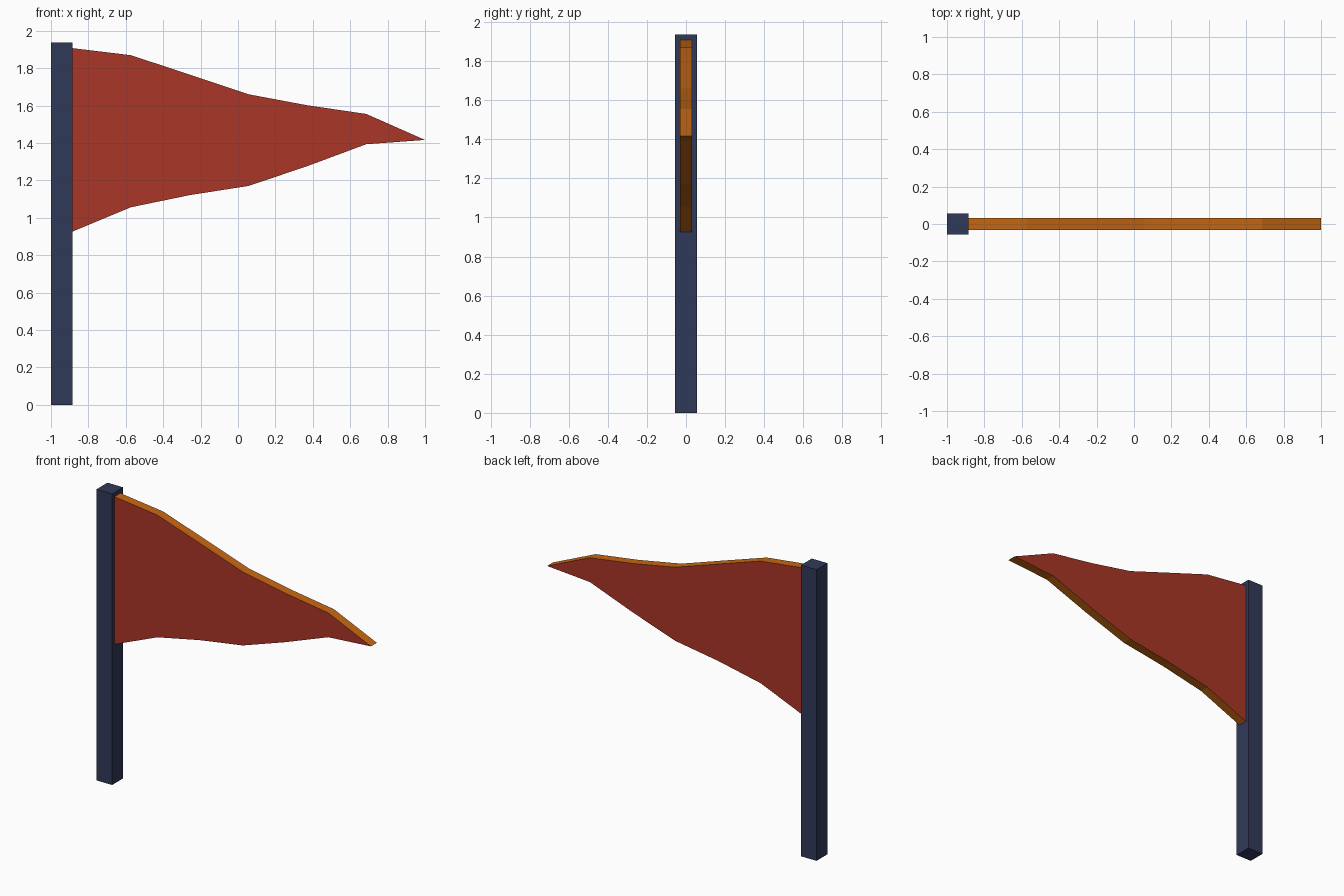
import bpy, bmesh

if "Cube" in bpy.data.objects:
    bpy.data.objects.remove(bpy.data.objects["Cube"])


def srgb(r, g, b):
    lin = [(c / 255 / 12.92) if c < 10 else ((c / 255 + 0.055) / 1.055) ** 2.4 for c in (r, g, b)]
    return (*lin, 1.0)


def material(name, rgb):
    m = bpy.data.materials.new(name)
    m.diffuse_color = srgb(*rgb)
    m.use_nodes = True
    m.node_tree.nodes["Principled BSDF"].inputs["Base Color"].default_value = m.diffuse_color
    return m


navy = material("navy", (48, 57, 88))
red = material("red", (170, 54, 38))
orange = material("orange", (200, 104, 18))


def finish(bm, name, mats):
    bmesh.ops.recalc_face_normals(bm, faces=bm.faces)
    me = bpy.data.meshes.new(name)
    bm.to_mesh(me)
    bm.free()
    for m in mats:
        me.materials.append(m)
    ob = bpy.data.objects.new(name, me)
    bpy.context.collection.objects.link(ob)


# square pole
bm = bmesh.new()
bmesh.ops.create_cube(bm, size=1)
bmesh.ops.scale(bm, vec=(0.114, 0.114, 1.936), verts=bm.verts)
bmesh.ops.translate(bm, vec=(-0.943, 0, 0.968), verts=bm.verts)
finish(bm, "pole", [navy])

# wavy pennant: upper and lower heights at evenly spaced stations, ending in a tip
upper = [1.907, 1.869, 1.765, 1.66, 1.601, 1.555]
lower = [0.925, 1.056, 1.121, 1.17, 1.276, 1.393]
x0, step, half = -0.887, 0.3145, 0.031
tip_z = 1.416
bm = bmesh.new()
tops = [bm.verts.new((x0 + i * step, -half, z)) for i, z in enumerate(upper)]
bots = [bm.verts.new((x0 + i * step, -half, z)) for i, z in enumerate(lower)]
tip = bm.verts.new((1.0, -half, tip_z))
for i in range(5):
    bm.faces.new((bots[i], bots[i + 1], tops[i + 1], tops[i]))
bm.faces.new((bots[5], tip, tops[5]))
ext = bmesh.ops.extrude_face_region(bm, geom=bm.faces[:], use_keep_orig=True)
bmesh.ops.translate(bm, vec=(0, 2 * half, 0),
                    verts=[g for g in ext["geom"] if isinstance(g, bmesh.types.BMVert)])
# red broad sides, orange rim
bm.normal_update()
for f in bm.faces:
    f.material_index = 0 if abs(f.normal.y) > 0.5 else 1
finish(bm, "pennant", [red, orange])
